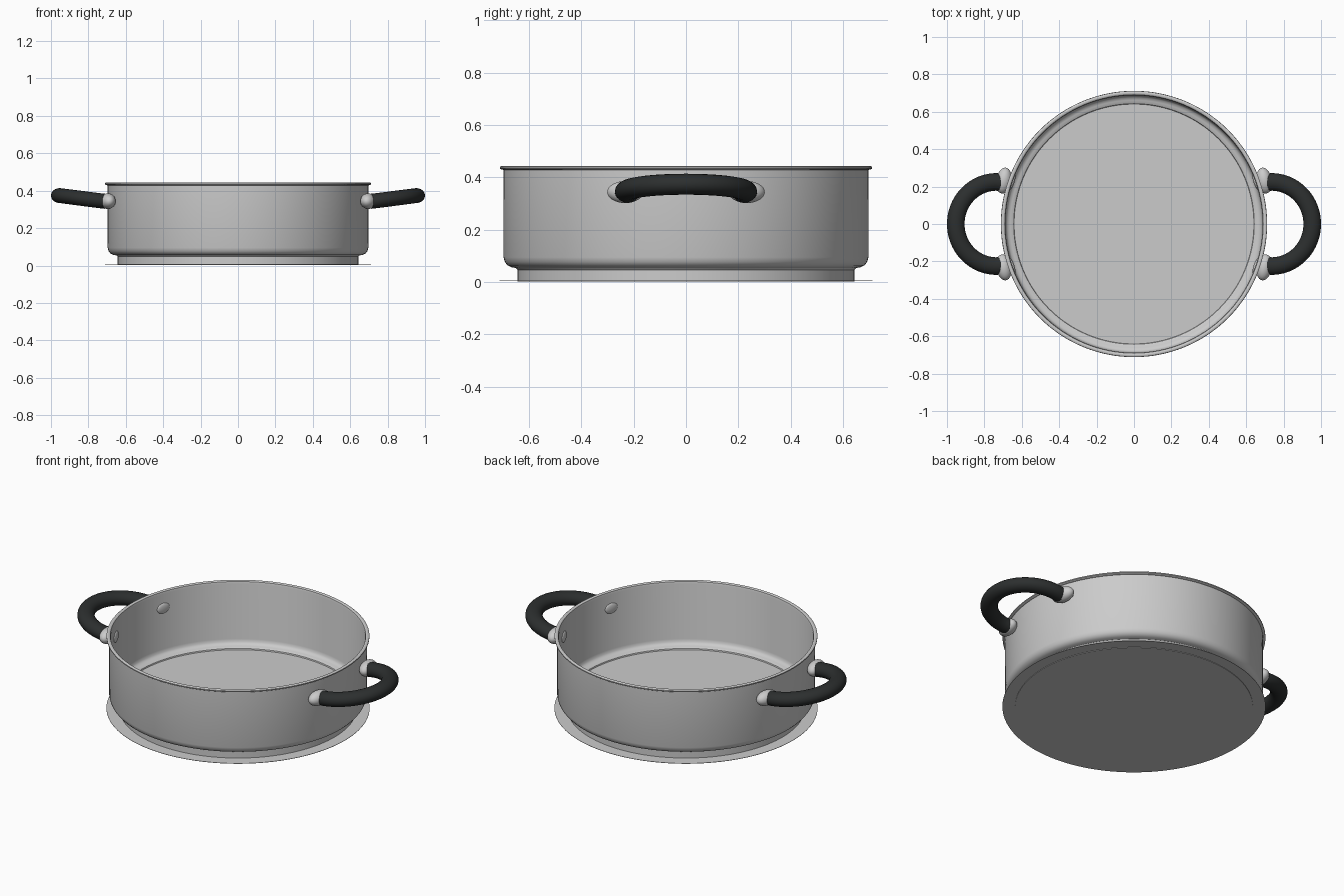
import bpy, bmesh, math
from mathutils import Vector, Matrix

if "Cube" in bpy.data.objects:
    bpy.data.objects.remove(bpy.data.objects["Cube"])

black = bpy.data.materials.new("black_plastic")
black.diffuse_color = (0.025, 0.028, 0.028, 1)
black.use_nodes = True
black.node_tree.nodes["Principled BSDF"].inputs["Base Color"].default_value = black.diffuse_color


def finish(name, bm, mat=None, angle=35):
    bmesh.ops.recalc_face_normals(bm, faces=bm.faces)
    me = bpy.data.meshes.new(name)
    bm.to_mesh(me)
    bm.free()
    ob = bpy.data.objects.new(name, me)
    bpy.context.collection.objects.link(ob)
    if mat:
        me.materials.append(mat)
    bpy.ops.object.select_all(action='DESELECT')
    ob.select_set(True)
    bpy.context.view_layer.objects.active = ob
    bpy.ops.object.shade_smooth_by_angle(angle=math.radians(angle))
    return ob


def lathe(name, profile, steps=128):
    bm = bmesh.new()
    vs = [bm.verts.new((r, 0, z)) for r, z in profile]
    es = [bm.edges.new(p) for p in zip(vs, vs[1:])]
    bmesh.ops.spin(bm, geom=vs + es, cent=(0, 0, 0), axis=(0, 0, 1),
                   angle=2 * math.pi, steps=steps, use_duplicate=False)
    bmesh.ops.remove_doubles(bm, verts=bm.verts, dist=1e-5)
    return finish(name, bm)


# Pan: base disc, rounded shoulder, thin wall, rolled rim, inner ledge and floor
lathe("pan_body", [
    (0, 0.003), (0.643, 0.003), (0.643, 0.047), (0.650, 0.054), (0.668, 0.057),
    (0.682, 0.064), (0.692, 0.077), (0.697, 0.095), (0.698, 0.429),
    (0.705, 0.430), (0.711, 0.434), (0.711, 0.440), (0.705, 0.444),
    (0.697, 0.444), (0.691, 0.440), (0.688, 0.428),
    (0.687, 0.100), (0.683, 0.084), (0.676, 0.075), (0.662, 0.069),
    (0.648, 0.067), (0.643, 0.063), (0.641, 0.056), (0, 0.056)])

# Thin flange round the foot
lathe("base_flange", [(0.640, 0.006), (0.712, 0.006), (0.712, 0.008),
                      (0.640, 0.008), (0.640, 0.006)])


def ellipsoid(name, centre, radii, turn):
    bm = bmesh.new()
    m = (Matrix.Translation(centre) @ Matrix.Rotation(turn, 4, 'Z')
         @ Matrix.Diagonal((*radii, 1)))
    bmesh.ops.create_uvsphere(bm, u_segments=32, v_segments=16, radius=1, matrix=m)
    return finish(name, bm, angle=60)


def handle(name, side, n=40, k=20):
    # D-shaped grip tube rising slightly toward its tip
    bm = bmesh.new()
    pts = [Vector((side * 0.708, 0.222, 0.343))]
    for i in range(n + 1):
        a = math.pi * i / n
        s = math.sin(a)
        pts.append(Vector((side * (0.735 + 0.218 * s), 0.225 * math.cos(a),
                           0.346 + 0.028 * s)))
    pts.append(Vector((side * 0.708, -0.222, 0.343)))
    rings = []
    for i, p in enumerate(pts):
        t = (pts[min(i + 1, len(pts) - 1)] - pts[max(i - 1, 0)]).normalized()
        u = t.cross(Vector((0, 0, 1))).normalized()
        w = u.cross(t)
        rings.append([bm.verts.new(p + u * 0.047 * math.cos(b) + w * 0.040 * math.sin(b))
                      for b in (2 * math.pi * j / k for j in range(k))])
    for r0, r1 in zip(rings, rings[1:]):
        for j in range(k):
            bm.faces.new((r0[j], r0[(j + 1) % k], r1[(j + 1) % k], r1[j]))
    bm.faces.new(rings[0])
    bm.faces.new(rings[-1])
    return finish(name, bm, black)


for side, label in ((1, "right"), (-1, "left")):
    handle(f"{label}_handle", side)
    for fy, end in ((1, "back"), (-1, "front")):
        turn = side * fy * math.radians(10)
        # Metal mount outside and rivet head inside the wall
        ellipsoid(f"{label}_{end}_mount", (side * 0.696, fy * 0.232, 0.344),
                  (0.041, 0.070, 0.042), turn)
        a = math.atan2(0.24, 0.70)
        ellipsoid(f"{label}_{end}_rivet",
                  (side * 0.687 * math.cos(a), fy * 0.687 * math.sin(a), 0.344),
                  (0.010, 0.042, 0.030), side * fy * a)
